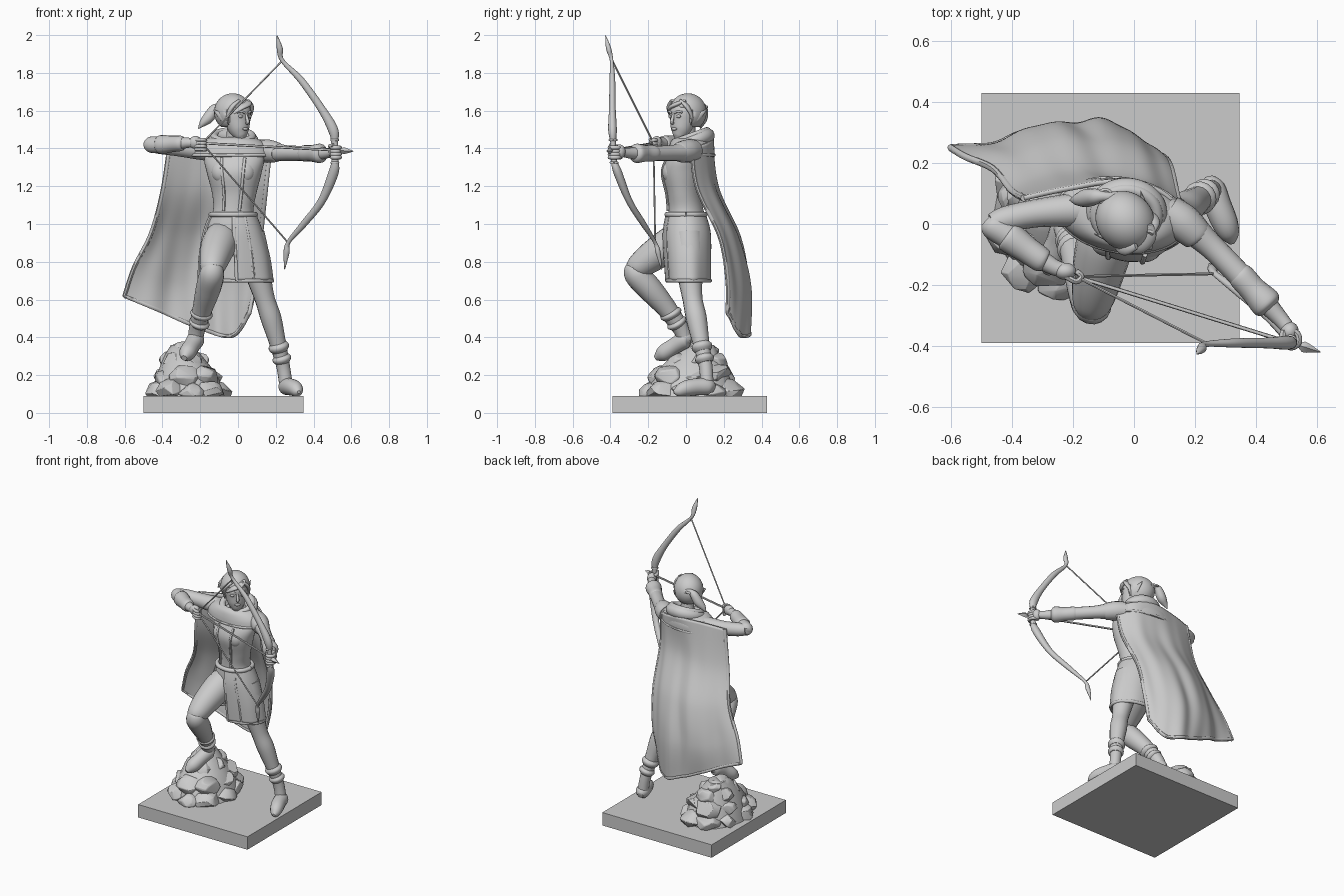
import bpy, bmesh, math, random
from mathutils import Vector, Matrix
random.seed(4)
I = Matrix.Identity(4)


def make(name, bm, M=I, angle=45, thick=0):
    bm.transform(M)
    bmesh.ops.recalc_face_normals(bm, faces=bm.faces)
    me = bpy.data.meshes.new(name)
    bm.to_mesh(me)
    bm.free()
    me.polygons.foreach_set("use_smooth", [True] * len(me.polygons))
    me.set_sharp_from_angle(angle=math.radians(angle))
    ob = bpy.data.objects.new(name, me)
    bpy.context.collection.objects.link(ob)
    if thick:
        m = ob.modifiers.new("thickness", "SOLIDIFY")
        m.thickness, m.offset = thick, 0
    return ob


def at(P, t):
    """Catmull-Rom point on a list of n-dimensional points, t in 0..len-1"""
    n = len(P)
    i = min(int(t), n - 2)
    f = t - i
    a, b, c, d = (Vector(P[max(0, min(n - 1, i + k))]) for k in (-1, 0, 1, 2))
    return 0.5 * (2*b + (c - a)*f + (2*a - 5*b + 4*c - d)*f*f + (3*b - a - 3*c + d)*f**3)


def skin(bm, rings, closed=True, caps=True):
    R = [[bm.verts.new(p) for p in r] for r in rings]
    n = len(R[0])
    for a, b in zip(R, R[1:]):
        for j in range(n if closed else n - 1):
            k = (j + 1) % n
            bm.faces.new((a[j], a[k], b[k], b[j]))
    if closed and caps:
        bm.faces.new(R[0])
        bm.faces.new(R[-1])


def tube(name, pts, sub=6, seg=16, flat=1, M=I, n0=(0, 0, 1)):
    """Smooth tube through (x, y, z, radius) points"""
    N = (len(pts) - 1) * sub
    Q = [at(pts, i / sub) for i in range(N + 1)]
    C = [q.to_3d() for q in Q]
    n, rings = Vector(n0) + Vector((.01, .02, .03)), []
    for i, c in enumerate(C):
        t = (C[min(i + 1, N)] - C[max(i - 1, 0)]).normalized()
        n = (n - t * n.dot(t)).normalized()
        s, r = t.cross(n), max(Q[i][3], .001)
        rings.append([c + r * (math.cos(a) * s + flat * math.sin(a) * n)
                      for a in (2 * math.pi * k / seg for k in range(seg))])
    bm = bmesh.new()
    skin(bm, rings)
    return make(name, bm, M)


def cord(name, pts, r, **k):
    return tube(name, [(*p[:3], r) for p in pts], **k)


def ell(s, deg, yaw=0):
    a = math.radians(deg)
    x, y = s[3] * math.cos(a), s[4] * math.sin(a)
    c, d = math.cos(yaw), math.sin(yaw)
    return Vector((s[0] + x*c - y*d, s[1] + x*d + y*c, s[2]))


def loft(name, S, a0=0, a1=360, yaw=0, sub=5, seg=40, thick=0, fold=0):
    """Stack of (cx, cy, z, rx, ry) ellipses, whole or partial"""
    closed = a1 - a0 == 360
    rings = []
    for i in range((len(S) - 1) * sub + 1):
        s = at(S, i / sub)
        ring = []
        for k in range(seg + (not closed)):
            a = a0 + (a1 - a0) * k / seg
            f = 1 + fold * math.sin(math.radians(a * 7)) * i / sub
            q = s.copy()
            q[3] *= f
            q[4] *= f
            ring.append(ell(q, a, yaw))
        rings.append(ring)
    bm = bmesh.new()
    skin(bm, rings, closed, caps=not thick)
    return make(name, bm, thick=thick)


def ball(name, loc, size, M=I):
    bm = bmesh.new()
    bmesh.ops.create_uvsphere(bm, u_segments=24, v_segments=16, radius=1)
    bm.transform(Matrix.Translation(loc) @ Matrix.Diagonal((*size, 1)))
    return make(name, bm, M)


# Plinth
bm = bmesh.new()
bmesh.ops.create_cube(bm, size=1)
make("plinth", bm, Matrix.Translation((-.0765, .02, .045)) @ Matrix.Diagonal((.845, .82, .09, 1)), 20)


# Rock pile: solid core plus rings of convex boulders
def boulder(name, c, s):
    bm = bmesh.new()
    for _ in range(30):
        v = Vector([random.gauss(0, 1) for _ in range(3)]).normalized()
        p = Vector((v.x * s, v.y * s, v.z * s * .75)) + Vector(c)
        bm.verts.new((p.x, p.y, max(p.z, .088)))
    bmesh.ops.convex_hull(bm, input=bm.verts)
    bmesh.ops.delete(bm, geom=[v for v in bm.verts if not v.link_faces], context="VERTS")
    b = make(name, bm, angle=30).modifiers.new("worn_edges", "BEVEL")
    b.width, b.segments = .008, 2


loft("rock_core", [(-.26, .03, .09, .2, .24), (-.27, .03, .2, .16, .2), (-.29, .05, .3, .1, .13), (-.3, .08, .36, .055, .07)], seg=14, sub=2)
for z, cx, cy, rx, ry, n, s in ((.11, -.26, .025, .145, .2, 9, .09), (.19, -.265, .03, .105, .15, 7, .09),
                                (.27, -.285, .05, .06, .095, 5, .08), (.33, -.305, .085, .025, .035, 2, .065)):
    for k in range(n):
        p = ell((cx, cy, z + random.uniform(-.01, .01), rx, ry), 360 * k / n + z * 300)
        boulder("boulder", p, s * random.uniform(.88, 1.08))

# Torso, belt, skirt
BODY = [(-.02, 0, .85, .08, .07), (-.025, .01, .9, .13, .1), (-.03, .01, .98, .138, .108), (-.025, 0, 1.07, .108, .093),
        (-.02, -.01, 1.16, .118, .09), (-.02, -.015, 1.27, .146, .108), (-.02, 0, 1.35, .16, .095), (-.02, .02, 1.41, .12, .07), (-.02, .02, 1.45, .05, .05)]
loft("torso", BODY, yaw=-.2)
for x, y in ((-.085, -.062), (.035, -.08)):
    ball("chest", (x, y, 1.275), (.055, .045, .06))
for a in (-108, -62):
    cord("tunic_trim", [ell((*s[:3], s[3], s[4] + .004), a, -.2) for s in BODY[3:7]], .008, seg=8)
cord("belt", [ell((-.025, 0, 1.05, .117, .1), a) for a in range(0, 361, 30)], .014)
SK = [(-.025, 0, 1.055, .113, .096), (-.025, .006, .96, .15, .118), (-.018, .01, .83, .18, .118), (-.012, .014, .7, .193, .113)]
loft("skirt", SK, -88, 185, thick=.014, fold=.006, seg=60)
cord("skirt_hem", [ell(SK[3], a) for a in range(-88, 186, 21)], .011, seg=8)
for a in (-88, 185):
    cord("skirt_edge", [ell(s, a) for s in SK], .011, seg=8)
cord("skirt_seam", [ell(s, -60) for s in SK], .009, seg=8)

# Legs
tube("bent_thigh", [(-.075, .02, .95, .08), (-.095, -.06, .905, .094), (-.12, -.17, .835, .084), (-.135, -.25, .775, .068), (-.138, -.28, .745, .05)])
tube("bent_shin", [(-.13, -.265, .78, .05), (-.138, -.262, .735, .066), (-.158, -.19, .655, .066), (-.188, -.1, .55, .053), (-.215, -.03, .45, .044), (-.225, -.005, .39, .04)])
tube("bent_foot", [(-.21, .03, .39, .02), (-.222, .0, .39, .046), (-.245, -.06, .355, .044), (-.27, -.12, .315, .043), (-.285, -.16, .29, .015)])
tube("straight_leg", [(.06, .01, .95, .08), (.08, .015, .85, .082), (.11, .022, .72, .066), (.143, .035, .6, .053), (.175, .055, .5, .055), (.21, .08, .37, .044), (.24, .105, .24, .036), (.255, .11, .14, .036)])
tube("straight_foot", [(.248, .15, .128, .02), (.255, .12, .138, .043), (.275, .06, .138, .045), (.3, 0, .13, .042), (.315, -.04, .115, .03), (.322, -.065, .11, .008)])
# Boot cuffs
for a, b, r in (((-.19, -.088, .54), (-.197, -.07, .505), .059), ((-.2, -.058, .49), (-.21, -.04, .46), .055),
                ((.21, .08, .37), (.223, .09, .325), .055), ((.227, .094, .305), (.238, .103, .265), .05)):
    P = [Vector(a).lerp(Vector(b), k / 3) for k in range(4)]
    tube("boot_cuff", [(*p, r * f) for p, f in zip(P, (.8, 1, .97, .75))], sub=4)

# Neck and head, turned toward the bow
tube("neck", [(-.02, .02, 1.4, .055), (-.018, .01, 1.47, .043), (-.015, .005, 1.53, .045)])
H = Matrix.Translation((-.017, -.002, 1.575)) @ Matrix.Rotation(.75, 4, "Z")
ball("skull", (0, .012, .02), (.078, .09, .085), H)
tube("face", [(0, -.06, -.126, .012), (0, -.052, -.113, .03), (0, -.037, -.08, .053), (0, -.022, -.03, .068), (0, -.015, .03, .073), (0, 0, .08, .05)], M=H, seg=24, n0=(0, 1, 0))
tube("nose", [(0, -.086, .008, .006), (0, -.097, -.02, .009), (0, -.1, -.036, .01), (0, -.088, -.043, .006)], M=H, seg=8)
ball("lips", (0, -.083, -.072), (.02, .01, .008), H)
for s in (-1, 1):
    ball("eye", (s * .031, -.08, -.005), (.015, .009, .009), H)
    cord("brow", [(s * .012, -.09, .012), (s * .032, -.087, .02), (s * .052, -.072, .016)], .006, seg=8, M=H)
    tube("ear", [(s * .068, -.005, -.035, .012), (s * .076, .008, -.015, .02), (s * .09, .03, .008, .014), (s * .104, .055, .03, .002)], M=H, flat=.5, n0=(s, -.4, 0))
    tube("side_lock", [(s * .03, -.068, .08, .012), (s * .066, -.05, .045, .02), (s * .078, -.028, -.005, .013), (s * .072, -.028, -.05, .003)], M=H, flat=.6)
# Hair cap, opened over the face
bm = bmesh.new()
bmesh.ops.create_uvsphere(bm, u_segments=32, v_segments=24, radius=1)
bm.transform(Matrix.Translation((0, .016, .017)) @ Matrix.Diagonal((.088, .1, .095, 1)))
mids = [(f, f.calc_center_median()) for f in bm.faces]
bmesh.ops.delete(bm, geom=[f for f, c in mids if c.y < -.03 and c.z < .045 or c.z < -.06], context="FACES")
make("hair_cap", bm, H, thick=.01)
tube("fringe", [(.05, -.045, .08, .012), (.02, -.075, .062, .024), (-.03, -.078, .042, .022), (-.066, -.055, .01, .008)], M=H, flat=.5)
tube("ponytail", [(-.06, .085, 1.61, .022), (-.095, .09, 1.622, .016), (-.125, .09, 1.608, .026), (-.155, .085, 1.565, .03), (-.185, .08, 1.535, .02), (-.21, .078, 1.505, .002)])
cord("hair_tie", [ell((-.094, .09, 1.62, .02, .02), a) for a in range(0, 361, 45)], .008, seg=8)

# Hood gathered round the neck, and shoulder mantle
HOOD = []
for a in range(-90, 271, 30):
    w = math.sin(math.radians(a))
    HOOD.append((*(ell((-.025, .025, 1.435, .1, .083), a) + Vector((0, 0, .03 * w))), .034 + .011 * w))
tube("hood", HOOD, flat=.95)
cord("hood_fold", [Vector(p[:3]) + Vector((0, .004, .028)) for p in HOOD], .02)
loft("mantle", [(-.03, .03, 1.455, .09, .075), (-.035, .03, 1.44, .15, .1), (-.04, .03, 1.405, .195, .112), (-.04, .028, 1.365, .208, .115)], yaw=-.15, thick=.012)
cord("mantle_trim", [ell((-.04, .028, 1.365, .21, .117), a, -.15) for a in range(0, 361, 24)], .009, seg=8)

# Cloak: spline surface through a 5 x 5 grid, with growing folds
G = [[(-.36, .085, 1.43), (-.22, .115, 1.445), (-.05, .14, 1.45), (.08, .11, 1.43), (.17, .03, 1.4)],
     [(-.40, .11, 1.17), (-.26, .16, 1.18), (-.09, .155, 1.2), (.06, .125, 1.2), (.148, .06, 1.19)],
     [(-.46, .18, .95), (-.33, .25, .93), (-.15, .28, .93), (.02, .24, .93), (.12, .18, .93)],
     [(-.55, .22, .77), (-.39, .28, .70), (-.2, .335, .68), (-.02, .30, .67), (.095, .22, .7)],
     [(-.60, .25, .62), (-.42, .27, .545), (-.2, .33, .45), (-.03, .295, .41), (.06, .22, .53)]]


def cloth(u, v):
    p = at([at(r, u * 4) for r in G], v * 4)
    w = math.sin(u * math.pi) * min(1, v * 1.5)
    return p + Vector((0, .012 * w * math.sin(u * 19 + 2 * v) + .004 * w * math.sin(u * 37 - 3 * v), 0))


bm = bmesh.new()
skin(bm, [[cloth(i / 70, j / 40) for i in range(71)] for j in range(41)], closed=False)
make("cloak", bm, thick=.016)
edge = [cloth(0, k / 20) for k in range(20)] + [cloth(k / 40, 1) for k in range(40)] + [cloth(1, 1 - k / 20) for k in range(21)]
cord("cloak_hem", edge, .012, sub=2, seg=8)

# Arms: bow arm outstretched, string arm bent back
tube("bow_arm", [(.1, .04, 1.385, .058), (.17, .0, 1.383, .054), (.25, -.07, 1.376, .042), (.32, -.14, 1.374, .04), (.4, -.225, 1.374, .04), (.47, -.3, 1.375, .028), (.5, -.335, 1.38, .024)])
tube("bow_sleeve", [(.11, .04, 1.388, .058), (.16, .005, 1.386, .061), (.205, -.035, 1.38, .053), (.215, -.045, 1.378, .042)])
tube("bow_bracer", [(.335, -.155, 1.374, .03), (.35, -.17, 1.374, .043), (.39, -.215, 1.374, .044), (.435, -.262, 1.374, .051), (.45, -.278, 1.375, .03)])
tube("string_upper_arm", [(-.12, .04, 1.385, .055), (-.2, .045, 1.395, .055), (-.32, .035, 1.405, .046), (-.42, .015, 1.415, .043), (-.465, 0, 1.42, .035)])
tube("string_forearm", [(-.485, .012, 1.42, .022), (-.465, -.005, 1.42, .042), (-.41, -.04, 1.42, .044), (-.33, -.1, 1.425, .036), (-.265, -.14, 1.43, .027), (-.235, -.15, 1.43, .025)])
tube("string_bracer", [(-.42, -.035, 1.42, .03), (-.41, -.042, 1.42, .05), (-.35, -.085, 1.424, .044), (-.3, -.12, 1.427, .04), (-.29, -.126, 1.427, .025)])
ball("string_palm", (-.225, -.155, 1.432), (.036, .028, .034))
ball("bow_palm", (.51, -.352, 1.383), (.03, .032, .038))
for k in range(4):
    z = 1.404 - k * .017
    cord("string_finger", [(-.225, -.17, z + .042), (-.19, -.188, z + .042), (-.172, -.172, z + .04), (-.19, -.155, z + .04)], .01, seg=8, sub=4)
    cord("bow_finger", [(.5, -.345, z), (.535, -.36, z), (.538, -.39, z), (.515, -.404, z), (.495, -.39, z)], .011, seg=8, sub=4)
cord("bow_thumb", [(.49, -.35, 1.405), (.488, -.38, 1.413), (.505, -.402, 1.416)], .011, seg=8)

# Bow, string and arrow
tube("bow", [(.207, -.426, 1.998, .002), (.221, -.41, 1.93, .016), (.235, -.394, 1.865, .011), (.335, -.39, 1.76, .018), (.442, -.39, 1.61, .021),
             (.503, -.389, 1.5, .027), (.512, -.385, 1.43, .018), (.513, -.382, 1.34, .018), (.505, -.36, 1.27, .027), (.442, -.3, 1.12, .021),
             (.348, -.225, 1.0, .018), (.268, -.165, .905, .011), (.257, -.148, .85, .016), (.247, -.13, .76, .002)], n0=(0, 1, 0), flat=.85)
for z, p in ((1.445, (.512, -.386)), (1.325, (.513, -.381))):
    cord("grip_ring", [ell((*p, z, .018, .018), a) for a in range(0, 361, 45)], .006, seg=8)
nock, tip = Vector((-.19, -.172, 1.428)), Vector((.612, -.42, 1.385))
for end in ((.235, -.39, 1.865), (.266, -.163, .9)):
    cord("bowstring", [nock, end], .0045, seg=8, sub=1)
cord("arrow_shaft", [nock, nock.lerp(tip, .95)], .0065, seg=8, sub=1)
tube("arrow_head", [(*nock.lerp(tip, f), r) for f, r in ((.91, .005), (.93, .018), (.965, .011), (1, .001))], seg=4, sub=2)
